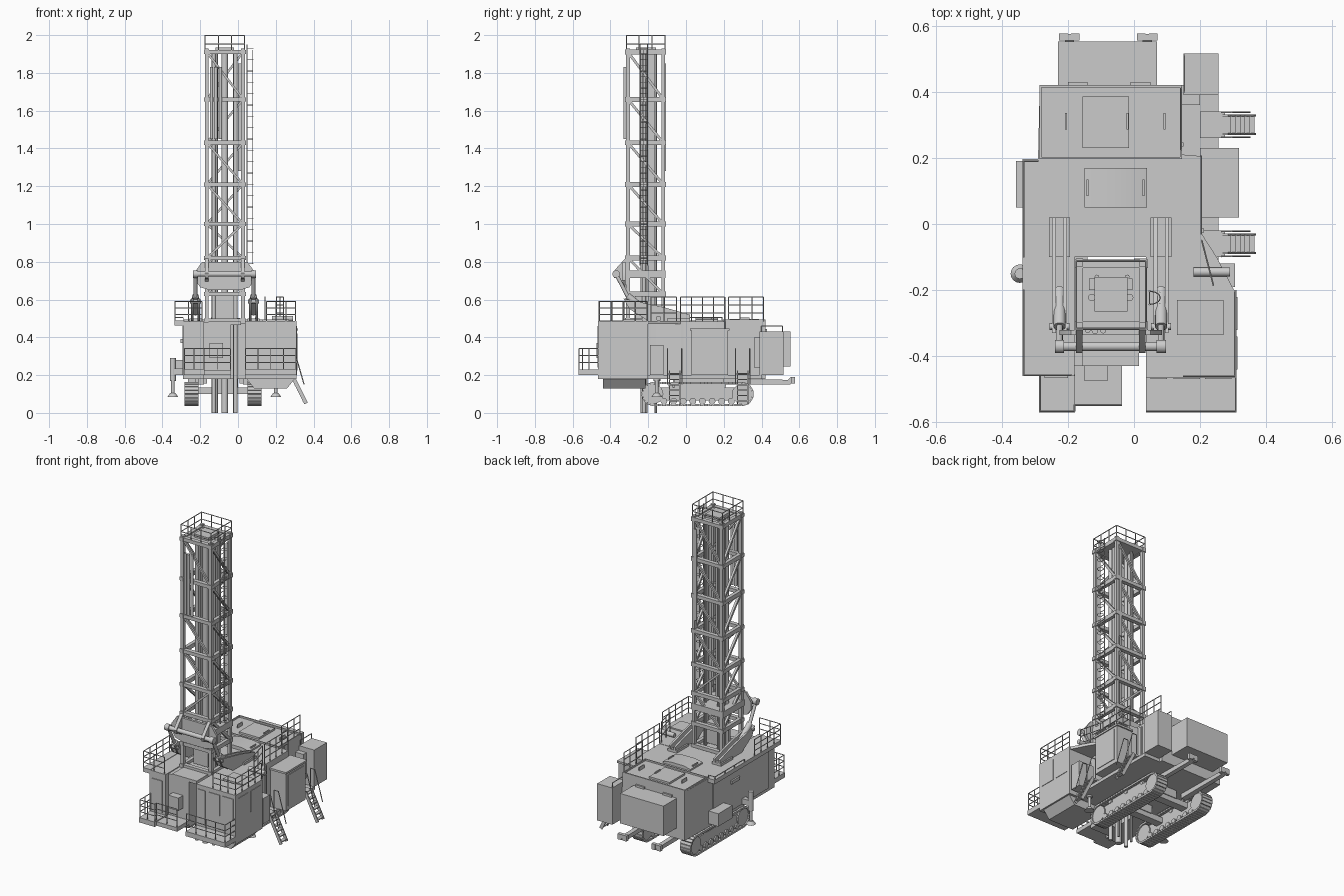
import bpy, bmesh, math
from mathutils import Vector, Matrix

parts = {}

def bm_of(name):
    return parts.setdefault(name, bmesh.new())

def box(name, x0, x1, y0, y1, z0, z1):
    m = Matrix.Translation(((x0+x1)/2, (y0+y1)/2, (z0+z1)/2)) @ Matrix.Diagonal((x1-x0, y1-y0, z1-z0, 1))
    bmesh.ops.create_cube(bm_of(name), size=1, matrix=m)

def along(p, q):
    p, q = Vector(p), Vector(q)
    d = q - p
    return Matrix.Translation((p+q)/2) @ d.to_track_quat('Z', 'Y').to_matrix().to_4x4(), d.length

def beam(name, p, q, w, h=None):
    m, l = along(p, q)
    bmesh.ops.create_cube(bm_of(name), size=1, matrix=m @ Matrix.Diagonal((w, h or w, l, 1)))

def rod(name, p, q, r, n=12, r2=None):
    m, l = along(p, q)
    bmesh.ops.create_cone(bm_of(name), cap_ends=True, segments=n, radius1=r,
                          radius2=r if r2 is None else r2, depth=l, matrix=m)

def prism(name, pts, axis, lo, hi):
    """Extrude a 2D outline along axis 0, 1 or 2."""
    bm = bm_of(name)
    def at(p, t):
        v = list(p); v.insert(axis, t); return bm.verts.new(v)
    a, b = [at(p, lo) for p in pts], [at(p, hi) for p in pts]
    fs = [bm.faces.new(a), bm.faces.new(b)]
    for i in range(len(pts)):
        j = (i+1) % len(pts)
        fs.append(bm.faces.new((a[i], a[j], b[j], b[i])))
    bmesh.ops.recalc_face_normals(bm, faces=fs)

def railing(name, pts, z, h, gap=0.06, bars=3, r=0.0028):
    for (x0, y0), (x1, y1) in zip(pts, pts[1:]):
        n = max(1, round(math.hypot(x1-x0, y1-y0)/gap))
        for i in range(n+1):
            x, y = x0+(x1-x0)*i/n, y0+(y1-y0)*i/n
            rod(name, (x, y, z), (x, y, z+h), r, 6)
        for k in range(1, bars+1):
            rod(name, (x0, y0, z+h*k/bars), (x1, y1, z+h*k/bars), r, 6)

CX = -0.07  # centre line of mast and undercarriage

# Crawler tracks: shoes around a belt, frame, rollers
ya, yb, zc, R = -0.172, 0.295, 0.1, 0.058
for xc in (-0.245, 0.088):
    loop = [(ya+R*math.cos(a), zc+R*math.sin(a)) for a in [math.pi/2+math.pi*i/10 for i in range(11)]]
    loop += [(yb+R*math.cos(a), zc+R*math.sin(a)) for a in [-math.pi/2+math.pi*i/10 for i in range(11)]]
    for i, p in enumerate(loop):
        q = loop[(i+1) % len(loop)]
        d = Vector((0, q[0]-p[0], q[1]-p[1]))
        n = max(1, round(d.length/0.022))
        side = Vector((0, d.z, -d.y)).normalized()
        for k in range(n):
            a = Vector((xc, *p)) + d*(k+0.04)/n
            b = Vector((xc, *p)) + d*(k+0.96)/n
            m = Matrix((Vector((1, 0, 0)), side, d.normalized())).transposed().to_4x4()
            m.translation = (a+b)/2
            bmesh.ops.create_cube(bm_of("track_shoes"), size=1, matrix=m @ Matrix.Diagonal((0.074, 0.012, (b-a).length, 1)))
    box("track_frame", xc-0.022, xc+0.022, ya, yb, 0.065, 0.135)
    for y in (ya, yb):
        rod("track_wheels", (xc-0.03, y, zc), (xc+0.03, y, zc), 0.052, 20)
    for i in range(8):
        y = ya+0.055+i*0.051
        rod("track_wheels", (xc-0.03, y, 0.062), (xc+0.03, y, 0.062), 0.018, 12)
    for y in (-0.08, 0.06, 0.2):
        rod("track_wheels", (xc-0.025, y, 0.146), (xc+0.025, y, 0.146), 0.013, 12)
    box("track_mount", xc-0.02, xc+0.02, -0.06, 0.2, 0.13, 0.19)
for y in (-0.04, 0.18):
    box("axle", -0.245, 0.088, y-0.025, y+0.025, 0.1, 0.135)
    box("axle_mount", CX-0.07, CX+0.07, y-0.03, y+0.03, 0.13, 0.19)

# Main housing with mast slot at the front
prism("housing", [(-0.29, -0.46), (-0.18, -0.46), (-0.18, -0.33), (-0.18, -0.10), (0.037, -0.10), (0.037, -0.2),
                  (0.15, -0.2), (0.15, -0.12), (0.205, -0.04), (0.205, 0.205), (0.145, 0.21), (0.145, 0.42), (-0.285, 0.42), (-0.29, 0.2)],
      2, 0.18, 0.485)
box("front_left_room", -0.18, -0.04, -0.43, -0.33, 0.18, 0.48)
box("slot_wall_left", -0.18, -0.14, -0.34, -0.1, 0.18, 0.48)
box("side_deck", -0.337, -0.285, -0.46, 0.197, 0.462, 0.488)
box("side_skirt", -0.295, -0.285, -0.4, 0.15, 0.2, 0.46)
prism("right_deck", [(0.14, -0.205), (0.305, -0.205), (0.25, -0.1), (0.205, -0.03), (0.14, -0.03)], 2, 0.47, 0.487)
box("right_walkway", 0.14, 0.255, -0.2, 0.4, 0.18, 0.2)
# Roof edge strips, hatches and handles
for x0, x1, y0, y1 in ((-0.285, 0.145, 0.412, 0.42), (-0.285, -0.279, 0.2, 0.42), (0.139, 0.145, 0.2, 0.42),
                       (-0.285, 0.145, 0.196, 0.202)):
    box("roof_trim", x0, x1, y0, y1, 0.48, 0.495)
box("rear_hatch", -0.155, -0.015, 0.23, 0.386, 0.48, 0.497)
prism("roof_cowl", [(-0.15, 0.48), (-0.15, 0.495), (-0.1, 0.505), (-0.01, 0.505), (0.04, 0.495), (0.04, 0.48)], 1, 0.05, 0.17)
for x, y in ((-0.205, 0.31), (-0.02, 0.31), (0.092, 0.31), (-0.14, 0.11), (0.028, 0.11)):
    box("roof_handles", x-0.003, x+0.003, y-0.025, y+0.025, 0.485, 0.506)

# Operator cab, tapered underside, windows and door
box("cab", 0.037, 0.31, -0.465, -0.2, 0.18, 0.487)
prism("cab_underside", [(0.045, 0.18), (0.3, 0.18), (0.26, 0.13), (0.085, 0.13)], 1, -0.44, -0.215)
box("cab_roof_hatch", 0.13, 0.27, -0.335, -0.23, 0.48, 0.495)
for x0, x1, z0, z1 in ((0.05, 0.1, 0.24, 0.46), (0.12, 0.2, 0.33, 0.46), (0.215, 0.295, 0.33, 0.46)):
    box("cab_panels", x0, x1, -0.469, -0.46, z0, z1)
for y0 in (-0.44, -0.32):
    box("cab_panels", 0.305, 0.313, y0, y0+0.1, 0.33, 0.46)

# Front platforms with rails
box("front_platform_right", 0.037, 0.31, -0.57, -0.46, 0.2, 0.23)
box("front_platform_left", -0.287, -0.178, -0.57, -0.455, 0.2, 0.23)
box("front_platform_middle", -0.18, -0.037, -0.55, -0.42, 0.2, 0.225)
railing("front_rails", [(0.307, -0.46), (0.307, -0.566), (0.04, -0.566)], 0.23, 0.11)
railing("front_rails", [(-0.284, -0.46), (-0.284, -0.566), (-0.18, -0.566), (-0.18, -0.547), (-0.04, -0.547)], 0.23, 0.11)
box("front_control_box", -0.15, -0.08, -0.475, -0.425, 0.29, 0.37)
box("front_door", -0.27, -0.2, -0.465, -0.455, 0.24, 0.44)

# Deck rails
railing("deck_rails", [(-0.29, 0.19), (-0.334, 0.19), (-0.334, -0.1)], 0.485, 0.02, 0.1, 1)
railing("deck_rails", [(-0.334, -0.2), (-0.334, -0.457), (-0.19, -0.457)], 0.485, 0.105)
railing("deck_rails", [(0.15, -0.46), (0.305, -0.46), (0.305, -0.205)], 0.485, 0.105)
for y0, y1, x in ((-0.185, -0.05, 0.24), (-0.03, 0.205, 0.203), (0.225, 0.41, 0.143)):
    railing("deck_rails", [(x, y0), (x if y0 > -0.1 else 0.205, y1)], 0.485, 0.128)

# Right side cabinet and panels
box("side_cabinet", 0.2, 0.312, 0.03, 0.222, 0.2, 0.44)
box("side_cabinet_roof", 0.2, 0.318, 0.02, 0.23, 0.435, 0.447)
box("side_cabinet_door", 0.31, 0.316, 0.05, 0.2, 0.225, 0.42)
for y in (-0.02, 0.24):
    box("wall_posts", 0.2 if y < 0.2 else 0.14, 0.211 if y < 0.2 else 0.15, y-0.006, y+0.006, 0.2, 0.48)
box("left_tank", -0.357, -0.285, 0.05, 0.19, 0.2, 0.28)
box("left_wall_step", -0.305, -0.285, -0.1, -0.02, 0.37, 0.39)

# Rear radiator, tall rear box and tow beams
box("radiator", -0.23, 0.07, 0.415, 0.552, 0.245, 0.432)
box("rear_box", 0.15, 0.255, 0.39, 0.515, 0.2, 0.43)
box("rear_box_mount", 0.13, 0.2, 0.36, 0.42, 0.24, 0.4)
railing("rear_rail", [(0.152, 0.4), (0.152, 0.51)], 0.43, 0.03, 0.1, 1)
for x in (-0.195, 0.04):
    prism("rear_beam", [(0.2, 0.15), (0.55, 0.15), (0.575, 0.165), (0.575, 0.19), (0.555, 0.19), (0.54, 0.175), (0.2, 0.18)], 0, x-0.014, x+0.014)
    for s in (-0.018, 0.018):
        box("tow_pads", x+s-0.013, x+s+0.013, 0.555, 0.576, 0.155, 0.19)
for x in (-0.17, 0.02):
    box("radiator_brackets", x-0.03, x+0.03, 0.405, 0.43, 0.425, 0.445)

# Stairs on the right with handrails
for yc in (-0.06, 0.3):
    for s in (-0.028, 0.028):
        beam("stair_strings", (0.275, yc+s, 0.22), (0.36, yc+s, 0.05), 0.006, 0.02)
        rod("stair_rails", (0.265, yc+s*1.35, 0.2), (0.265, yc+s*1.35, 0.34), 0.003, 6)
        rod("stair_rails", (0.265, yc+s*1.35, 0.34), (0.295, yc+s*1.35, 0.34), 0.003, 6)
        rod("stair_rails", (0.295, yc+s*1.35, 0.34), (0.35, yc+s*1.35, 0.15), 0.003, 6)
    for i in range(6):
        t = (i+0.5)/6
        x, z = 0.275+0.085*t, 0.22-0.17*t
        box("stair_treads", x-0.011, x+0.011, yc-0.028, yc+0.028, z-0.003, z+0.003)
    box("stair_landing", 0.2, 0.275, yc-0.04, yc+0.04, 0.2, 0.212)

# Levelling jacks
for x, y, top in ((-0.345, -0.15, 0.29), (0.2, -0.155, 0.36)):
    rod("jack_body", (x, y, 0.17), (x, y, top), 0.016, 16)
    rod("jack_rod", (x, y, 0.1), (x, y, 0.18), 0.009)
    rod("jack_foot", (x, y, 0.085), (x, y, 0.105), 0.028, 16, 0.014)
    s = 1 if x < 0 else -1
    box("jack_bracket", min(x, x+s*0.06), max(x, x+s*0.06), y-0.015, y+0.015, 0.2, 0.235)
box("right_jack_cabinet", 0.2, 0.305, -0.19, -0.12, 0.2, 0.36)
rod("exhaust", (0.18, -0.145, 0.5), (0.29, -0.145, 0.5), 0.014)

# Lattice mast
X0, X1, Y0, Y1 = -0.165, 0.027, -0.307, -0.12
levels = [0.49, 0.63, 0.82, 1.0, 1.21, 1.43, 1.66, 1.91]
for x in (X0, X1):
    for y in (Y0, Y1):
        box("mast_columns", x-0.01, x+0.01, y-0.01, y+0.01, 0.47, 1.93)
for i, z in enumerate(levels):
    for y in (Y0, Y1):
        beam("mast_rings", (X0-0.015, y, z), (X1+0.015, y, z), 0.026, 0.022)
    for x in (X0, X1):
        beam("mast_rings", (x, Y0-0.015, z), (x, Y1+0.015, z), 0.022, 0.026)
    if 1 < i < len(levels):
        top, low = (z, levels[i-1]) if i != 3 else (levels[i-1], z)
        if i != 6:
            beam("mast_braces", (X0, Y0, top), (X1, Y0, low), 0.012)
        beam("mast_braces", (X1, Y1, top), (X0, Y1, low), 0.012)
        for x in (X0, X1):
            beam("mast_braces", (x, Y0, z), (x, Y1, levels[i-1]), 0.014)
# Drill string, feed guides and pipes reaching the ground
rod("drill_string", (CX, -0.222, 0), (CX, -0.222, 1.92), 0.018, 16)
for x in (-0.128, -0.013):
    rod("feed_pipes", (x, -0.222, 0), (x, -0.222, 1.92), 0.011)
    box("feed_guides", x-0.008, x+0.008, -0.2, -0.165, 0.48, 1.92)
    rod("feed_cables", (x*0.8-0.01, -0.16, 0.0), (x*0.8-0.01, -0.16, 1.92), 0.007, 8)
box("rotary_head", -0.12, -0.02, -0.27, -0.17, 0.5, 0.63)
box("drill_table", -0.155, 0.015, -0.43, -0.13, 0.465, 0.485)
for x, w in ((-0.14, 0.008), (-0.118, 0.01), (-0.093, 0.009)):
    rod("hose_rack", (x, -0.322, 1.45), (x, -0.322, 1.83), w)
box("cable_channel", 0.0, 0.02, -0.113, -0.105, 1.28, 1.85)
# Crown platform
prism("crown_deck", [(-0.176, -0.318), (0.037, -0.318), (0.037, -0.11), (-0.176, -0.11)], 2, 1.9, 1.915)
box("crown_block", -0.12, -0.02, -0.265, -0.16, 1.91, 1.935)
railing("crown_rails", [(-0.174, -0.316), (0.035, -0.316), (0.035, -0.112), (-0.174, -0.112), (-0.174, -0.316)], 1.91, 0.088, 0.07, 2)
# Mast ladder with safety hoops
for y in (-0.243, -0.203):
    rod("ladder_rails", (0.047, y, 0.78), (0.047, y, 1.95), 0.003, 6)
for i in range(39):
    z = 0.79+i*0.03
    rod("ladder_rungs", (0.047, -0.243, z), (0.047, -0.203, z), 0.002, 6)
    if i % 2 == 0:
        arc = [(0.047+0.033*math.sin(math.pi*k/6), -0.223+0.02*math.cos(math.pi*k/6)) for k in range(7)]
        for p, q in zip(arc, arc[1:]):
            rod("ladder_hoops", (*p, z), (*q, z), 0.0018, 4)
for y in (-0.24, -0.223, -0.206):
    rod("ladder_hoops", (0.078, y, 0.79), (0.078, y, 1.92), 0.0018, 4)

# Mast pivot plate, cross tube, raising arms and cylinders
prism("pivot_plate", [(-0.225, 0.7), (-0.2, 0.665), (-0.15, 0.65), (0.01, 0.65), (0.06, 0.665), (0.085, 0.7),
                      (0.085, 0.75), (0.05, 0.8), (-0.19, 0.8), (-0.225, 0.75)], 1, -0.335, -0.32)
box("pivot_band", -0.18, 0.04, -0.322, -0.108, 0.715, 0.755)
rod("cross_tube", (-0.235, -0.37, 0.735), (0.09, -0.37, 0.735), 0.014, 16)
for x in (-0.165, 0.025):
    prism("pivot_lugs", [(-0.32, 0.82), (-0.365, 0.77), (-0.39, 0.74), (-0.38, 0.715), (-0.35, 0.71), (-0.3, 0.66)], 0, x-0.01, x+0.01)
for x in (-0.225, 0.082):
    for s in (-0.017, 0.017):
        prism("raising_arms", [(-0.33, 0.605), (-0.26, 0.59), (-0.12, 0.56), (0.02, 0.52), (0.02, 0.487), (-0.2, 0.487), (-0.3, 0.55)], 0, x+s-0.006, x+s+0.006)
    box("arm_base", x-0.032, x+0.032, -0.1, 0.02, 0.484, 0.5)
    rod("raise_cylinder", (x, -0.2, 0.53), (x, -0.31, 0.62), 0.018, 16)
    rod("raise_rod", (x, -0.3, 0.6), (x, -0.37, 0.735), 0.01)
    rod("cross_tube_ends", (x-0.014, -0.37, 0.735), (x+0.014, -0.37, 0.735), 0.02, 16)
    rod("arm_pins", (x-0.03, -0.31, 0.59), (x+0.03, -0.31, 0.59), 0.01)

# Turn the collected geometry into objects
for name, bm in parts.items():
    me = bpy.data.meshes.new(name)
    bm.to_mesh(me)
    bm.free()
    ob = bpy.data.objects.new(name, me)
    bpy.context.collection.objects.link(ob)
    ob.select_set(True)
    bpy.context.view_layer.objects.active = ob
bpy.ops.object.shade_smooth_by_angle(angle=math.radians(35))
